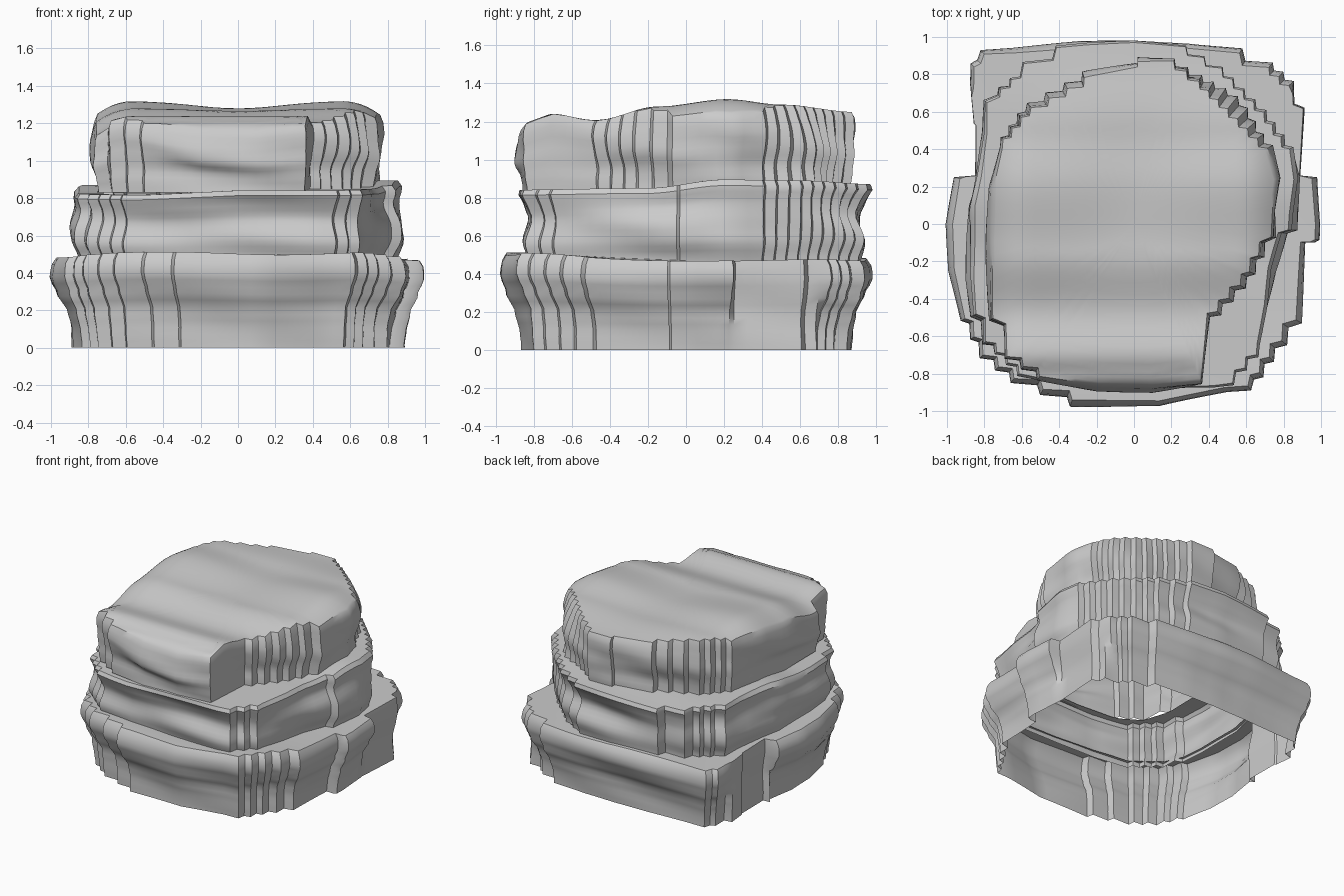
import bpy, bmesh, math

if "Cube" in bpy.data.objects:
    bpy.data.objects.remove(bpy.data.objects["Cube"])

STEP = 0.06      # size of the stair-like chips along slanted outline runs


def lerp_table(table, v):
    for (a, fa), (b, fb) in zip(table, table[1:]):
        if v <= b:
            t = max(0.0, (v - a) / (b - a))
            t = t * t * (3 - 2 * t)
            return fa + (fb - fa) * t
    return table[-1][1]


def chipped(points):
    """Turn steep slanted runs into stairs, and subdivide the rest."""
    corners = []
    for (x0, y0), (x1, y1) in zip(points, points[1:] + points[:1]):
        dx, dy = x1 - x0, y1 - y0
        lo, hi = sorted((abs(dx), abs(dy)))
        n = round(lo / STEP) if lo > 0.3 * hi else 0
        corners.append((x0, y0))
        for i in range(n):
            corners.append((x0 + dx * (i + 0.9) / n, y0 + dy * (i + 0.15) / n))
            if i < n - 1:
                corners.append((x0 + dx * (i + 1) / n, y0 + dy * (i + 1) / n))
    out = []
    for (x0, y0), (x1, y1) in zip(corners, corners[1:] + corners[:1]):
        n = max(1, round(math.hypot(x1 - x0, y1 - y0) / 0.07))
        out += [(x0 + (x1 - x0) * i / n, y0 + (y1 - y0) * i / n) for i in range(n)]
    return out


def radius_at(outline, ang):
    """Distance from the centre to the outline in one direction."""
    c, s = math.cos(ang), math.sin(ang)
    best = 0.0
    for (x0, y0), (x1, y1) in zip(outline, outline[1:] + outline[:1]):
        dx, dy = x1 - x0, y1 - y0
        den = c * dy - s * dx
        if abs(den) > 1e-9:
            u = (s * x0 - c * y0) / den
            r = (x0 * dy - y0 * dx) / den
            if -1e-6 <= u <= 1 + 1e-6 and r > best:
                best = r
    return best


def tier(name, outline, z0, offset, top, wave, above=None):
    """Stack offset copies of the outline into a wall, then cap it inward."""
    bm = bmesh.new()
    pts = chipped(outline)
    rings = []
    rows = 14
    for r in range(rows + 1):
        t = r / rows
        ring = []
        for x, y in pts:
            rad, ang = math.hypot(x, y), math.atan2(y, x)
            w = wave * math.sin(math.pi * t) * (math.sin(5 * ang + 6 * t) - 0.6) * 0.5
            s = 1 + (offset(t, x, y) + w) / rad
            ring.append(bm.verts.new((x * s, y * s, z0 + t * (top(x * s, y * s) - z0))))
        rings.append(ring)
    rim = [v.co.copy() for v in rings[-1]]
    # a ledge runs in to the tier above, a summit runs in to the centre
    steps = 4 if above else 16
    for k in range(1, steps + 1):
        ring = []
        for c in rim:
            r = math.hypot(c.x, c.y)
            inner = min(r * 0.97, radius_at(above, math.atan2(c.y, c.x)) - 0.07) if above else 0.04
            f = k / steps
            s = (r + (inner - r) * f ** (1 if above else 1.4)) / r
            ring.append(bm.verts.new((c.x * s, c.y * s, top(c.x * s, c.y * s))))
        rings.append(ring)
    n = len(pts)
    for a, b in zip(rings, rings[1:]):
        for i in range(n):
            j = (i + 1) % n
            bm.faces.new((a[i], a[j], b[j], b[i]))
    if not above:
        bm.faces.new(rings[-1])
    mesh = bpy.data.meshes.new(name)
    bm.to_mesh(mesh)
    bm.free()
    obj = bpy.data.objects.new(name, mesh)
    bpy.context.collection.objects.link(obj)
    bpy.ops.object.select_all(action='DESELECT')
    obj.select_set(True)
    bpy.context.view_layer.objects.active = obj
    bpy.ops.object.shade_smooth_by_angle(angle=math.radians(35))


# Ledge and summit heights
def low_ledge(x, y):
    return 0.475 + 0.03 * math.exp(-((y + 0.9) / 0.35) ** 2) + 0.008 * math.sin(5 * x + 3 * y)


def mid_ledge(x, y):
    z = lerp_table([(-1, 0.84), (-0.2, 0.85), (0.2, 0.895), (0.6, 0.89), (1, 0.87)], y)
    return z - 0.025 * (x < 0) * min(1, -x / 0.5)


def summit(x, y):
    z = lerp_table([(-0.9, 1.13), (-0.82, 1.2), (-0.7, 1.24), (-0.48, 1.205),
                    (-0.15, 1.28), (0.22, 1.32), (0.5, 1.29), (0.9, 1.25)], y)
    z -= 0.04 * math.exp(-(x / 0.33) ** 2 - ((y - 0.2) / 0.35) ** 2)
    return z - 0.09 * (max(0, abs(x) - 0.56) / 0.22) ** 2


# Wall bulges, as outward offsets over the height of a tier
def low_wall(t, x, y):
    o = lerp_table([(0, -0.11), (0.2, -0.1), (0.4, -0.08), (0.6, -0.03), (0.78, 0.005),
                    (0.9, 0), (1, -0.03)], t)
    return o * (0.2 if abs(x) > 0.72 and 0.252 < y < 0.72 else 1)


def mid_wall(t, x, y):
    side = lerp_table([(0, -0.05), (0.3, -0.005), (0.5, 0), (0.8, -0.03), (0.9, -0.02), (1, -0.05)], t)
    end = lerp_table([(0, -0.06), (0.3, -0.03), (0.6, -0.06), (0.8, -0.03), (0.93, 0), (1, -0.01)], t)
    k = y * y / (x * x + y * y)
    return side + (end - side) * k


def high_wall(t, x, y):
    o = lerp_table([(0, -0.04), (0.25, -0.03), (0.55, 0), (0.75, 0), (0.9, -0.01), (1, -0.03)], t)
    flare = math.exp(-((math.atan2(y, x) - 0.85) / 0.22) ** 2)
    return o + 0.11 * (1 - t) * flare


low = [(-0.34, -0.97), (0.14, -0.975), (0.5, -0.90), (0.64, -0.83), (0.75, -0.66),
       (0.82, -0.55), (0.9, -0.40), (0.92, -0.1), (0.97, -0.1), (1.0, 0.0), (0.98, 0.25),
       (0.89, 0.26), (0.91, 0.62), (0.85, 0.76), (0.74, 0.86), (0.58, 0.94), (0.28, 0.97),
       (0.0, 0.98), (-0.3, 0.97), (-0.65, 0.94), (-0.84, 0.88), (-0.88, 0.75),
       (-0.86, 0.54), (-0.85, 0.53), (-0.85, 0.26), (-0.96, 0.25), (-1.0, 0.0),
       (-0.99, -0.25), (-0.93, -0.52), (-0.83, -0.72), (-0.66, -0.85)]
mid = [(-0.34, -0.87), (0.0, -0.885), (0.43, -0.88), (0.55, -0.80), (0.68, -0.66),
       (0.73, -0.45), (0.76, -0.25), (0.82, -0.05), (0.88, 0.06), (0.9, 0.25), (0.87, 0.42),
       (0.72, 0.62), (0.48, 0.85), (0.28, 0.96), (0.0, 0.98), (-0.25, 0.97), (-0.44, 0.89),
       (-0.62, 0.8), (-0.74, 0.7), (-0.82, 0.5), (-0.86, 0.27), (-0.9, 0.1), (-0.9, -0.3),
       (-0.88, -0.5), (-0.82, -0.65), (-0.63, -0.82)]
high = [(-0.52, -0.84), (-0.2, -0.89), (0.1, -0.9), (0.37, -0.87), (0.41, -0.5), (0.6, -0.28),
        (0.7, -0.1), (0.77, 0.08), (0.79, 0.25), (0.74, 0.42), (0.52, 0.64), (0.36, 0.79),
        (0.22, 0.9), (0.02, 0.9), (0.02, 0.87), (-0.24, 0.82), (-0.28, 0.76), (-0.58, 0.6),
        (-0.73, 0.42), (-0.78, 0.2), (-0.79, -0.1), (-0.78, -0.52), (-0.7, -0.73)]

# Three stacked tiers, the top one with an undulating summit
tier("bottom_rock_tier", low, 0.0, low_wall, low_ledge, 0.02, mid)
tier("middle_rock_tier", mid, 0.46, mid_wall, mid_ledge, 0.03, high)
tier("top_rock_tier", high, 0.83, high_wall, summit, 0.03)
